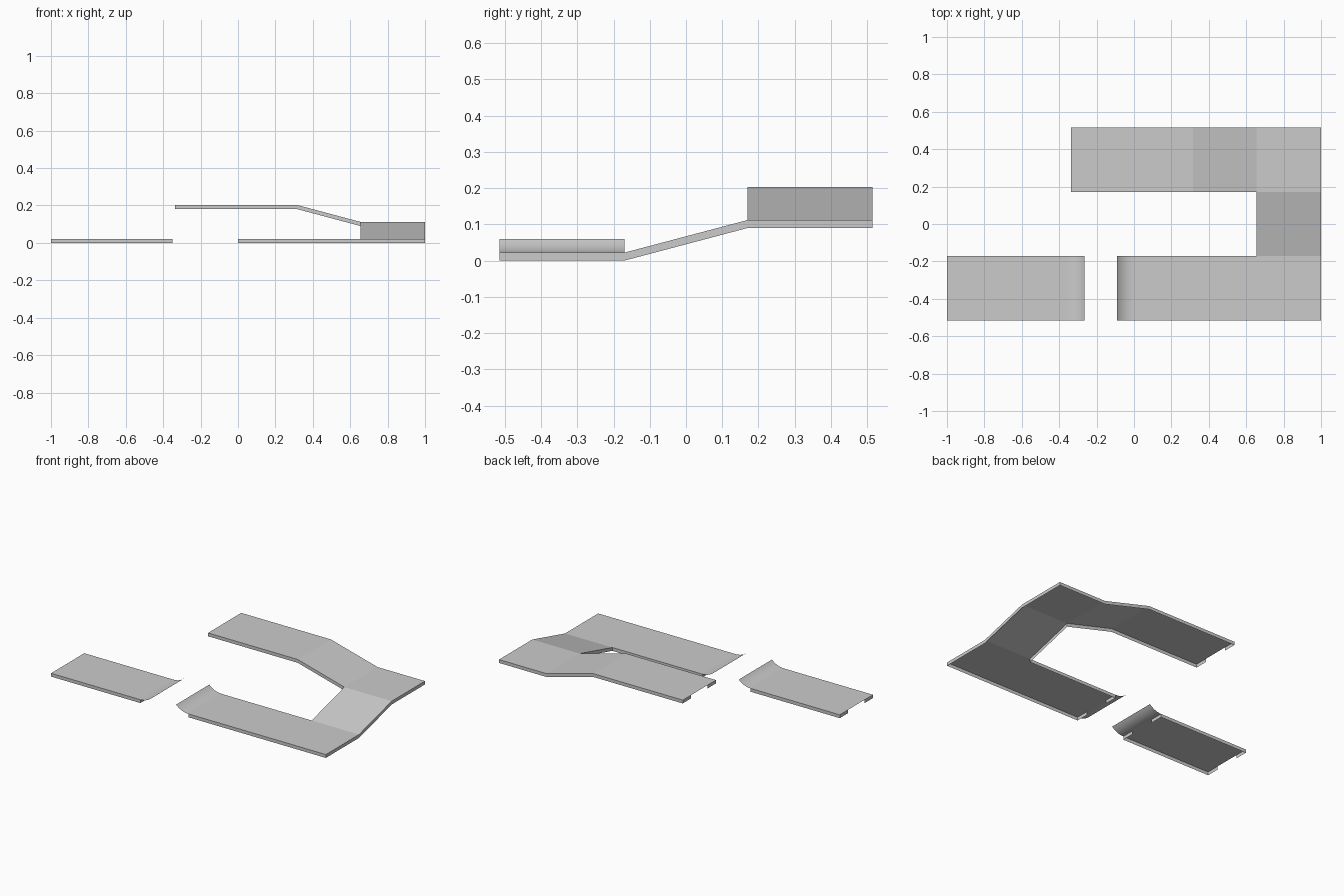
import bpy, bmesh, math

if "Cube" in bpy.data.objects:
    bpy.data.objects.remove(bpy.data.objects["Cube"])

T = 0.022                      # skirt depth and height of the lowest deck
Y0, Y1 = -0.515, -0.17         # front lane
Y2, Y3 = 0.17, 0.515           # back lane
X0, X1 = 0.655, 1.0            # right-hand lane
M, H = 0.112, 0.203            # middle and upper deck heights


def finish(name, bm):
    mesh = bpy.data.meshes.new(name)
    bm.to_mesh(mesh)
    bm.free()
    obj = bpy.data.objects.new(name, mesh)
    bpy.context.collection.objects.link(obj)
    return obj


def deck(name, tiles, notched):
    """Open-bottomed deck. Tile: (xa, xb, ya, yb, z(xa,ya), z(xb,ya), z(xb,yb), z(xa,yb)).
    Boundary edges get skirts; those at a notched x keep only the corner quarters."""
    bm = bmesh.new()
    for xa, xb, ya, yb, z1, z2, z3, z4 in tiles:
        bm.faces.new([bm.verts.new(p) for p in
                      ((xa, ya, z1), (xb, ya, z2), (xb, yb, z3), (xa, yb, z4))])
    bmesh.ops.remove_doubles(bm, verts=bm.verts[:], dist=0.0005)
    border = []
    for e in bm.edges:
        if len(e.link_faces) == 1:
            loop = e.link_loops[0]
            border.append((loop.vert.co.copy(), loop.link_loop_next.vert.co.copy()))
    for a, b in border:
        is_end = any(abs(a.x - x) < 0.001 and abs(b.x - x) < 0.001 for x in notched)
        for s, t in (((0, 0.25), (0.75, 1)) if is_end else ((0, 1),)):
            p, q = a.lerp(b, s), a.lerp(b, t)
            bm.faces.new([bm.verts.new(v) for v in
                          ((p.x, p.y, p.z - T), (q.x, q.y, q.z - T), q, p)])
    bmesh.ops.remove_doubles(bm, verts=bm.verts[:], dist=0.0005)
    return finish(name, bm)


def jump_lip(name, x, direction, length, steps=8):
    """Thin sheet curling up from the end of a deck."""
    bm = bmesh.new()
    angle = math.radians(45)
    r = length / math.sin(angle)
    rows = []
    for i in range(steps + 1):
        a = angle * i / steps
        px, pz = x + direction * r * math.sin(a), T + r * (1 - math.cos(a))
        rows.append([bm.verts.new((px, y, pz)) for y in (Y0, Y1)])
    for (a, b), (c, d) in zip(rows, rows[1:]):
        bm.faces.new((a, c, d, b) if direction > 0 else (a, b, d, c))
    for f in bm.faces:
        f.smooth = True
    return finish(name, bm)


# Short landing deck on the left
deck("landing_deck", [(-1, -0.35, Y0, Y1, T, T, T, T)], (-1, -0.35))

# Climbing U-shaped deck: low lane, side slope, corner, back slope, high lane
deck("climbing_deck", [
    (0, X0, Y0, Y1, T, T, T, T),
    (X0, X1, Y0, Y1, T, T, T, T),
    (X0, X1, Y1, Y2, T, T, M, M),
    (X0, X1, Y2, Y3, M, M, M, M),
    (0.315, X0, Y2, Y3, H, M, M, H),
    (-0.337, 0.315, Y2, Y3, H, H, H, H),
], (0, -0.337))

# Curved lips facing each other over the gap
jump_lip("left_jump_lip", -0.35, 1, 0.085)
jump_lip("right_jump_lip", 0, -1, 0.09)
